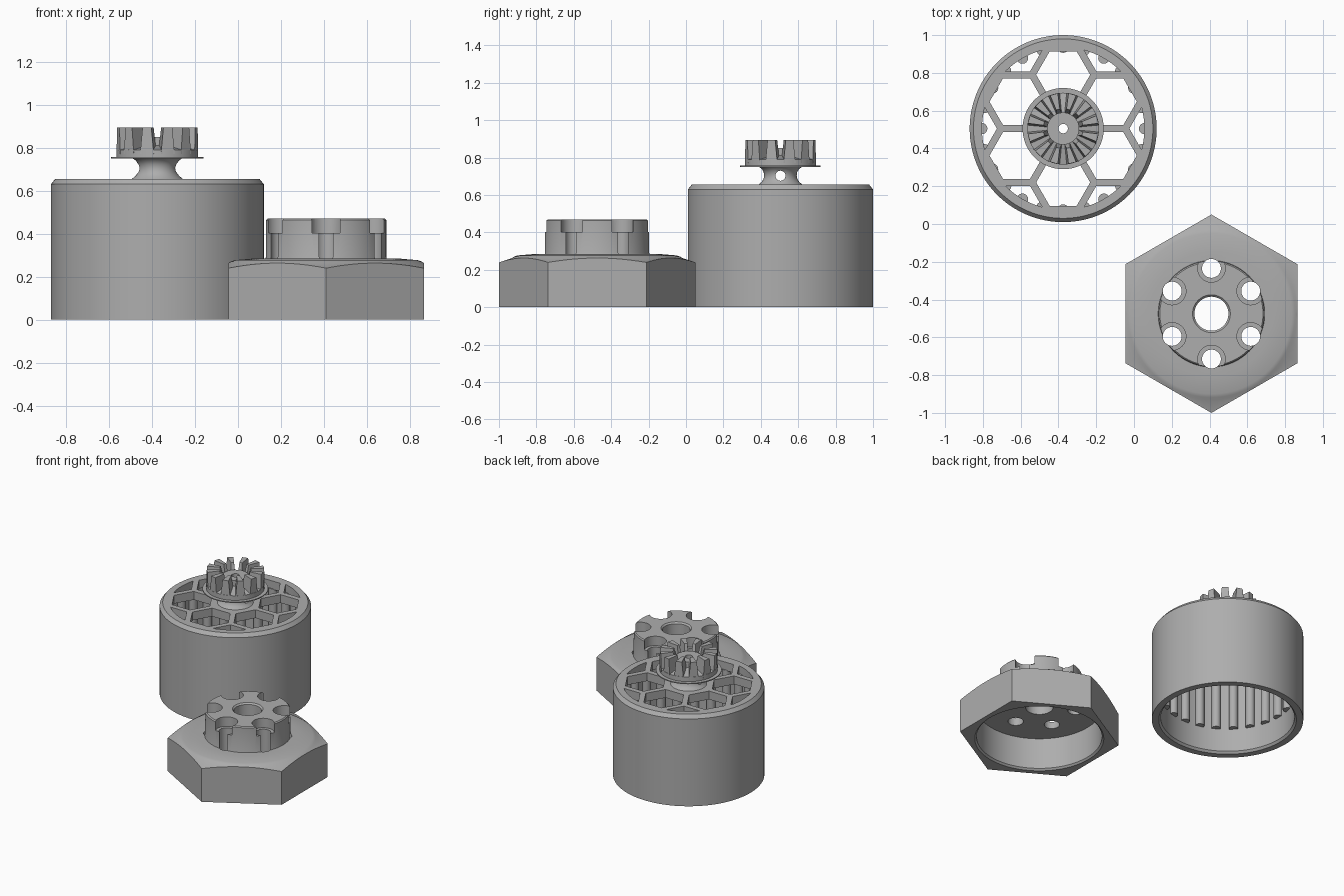
import bpy, bmesh, math
from mathutils import Matrix, Vector

if "Cube" in bpy.data.objects:
    bpy.data.objects.remove(bpy.data.objects["Cube"])

CUP = Vector((-0.375, 0.505, 0))      # axis of the drum
NUT = Vector((0.41, -0.475, 0))       # axis of the hex cap

grey = bpy.data.materials.new("plain grey")
grey.diffuse_color = (0.42, 0.42, 0.42, 1)
grey.use_nodes = True
grey.node_tree.nodes["Principled BSDF"].inputs["Base Color"].default_value = grey.diffuse_color


def finish(name, bm, loc):
    bmesh.ops.recalc_face_normals(bm, faces=bm.faces)
    me = bpy.data.meshes.new(name)
    bm.to_mesh(me)
    bm.free()
    ob = bpy.data.objects.new(name, me)
    ob.location = loc
    me.materials.append(grey)
    bpy.context.collection.objects.link(ob)
    return ob


def lathe(name, profile, loc, n=96):
    """Revolve a closed (radius, height) outline around z."""
    bm = bmesh.new()
    rings = []
    for i in range(n):
        a = 2 * math.pi * i / n
        rings.append([bm.verts.new((r * math.cos(a), r * math.sin(a), z)) for r, z in profile])
    m = len(profile)
    for i in range(n):
        p, q = rings[i], rings[(i + 1) % n]
        for j in range(m):
            k = (j + 1) % m
            bm.faces.new((p[j], q[j], q[k], p[k]))
    return finish(name, bm, loc)


def prisms(name, spots, r, z0, z1, sides, loc, turn=0):
    """Upright prisms at several (x, y) spots in one object."""
    bm = bmesh.new()
    for x, y in spots:
        m = Matrix.Translation((x, y, (z0 + z1) / 2)) @ Matrix.Rotation(turn, 4, 'Z')
        bmesh.ops.create_cone(bm, cap_ends=True, segments=sides, radius1=r, radius2=r,
                              depth=z1 - z0, matrix=m)
    return finish(name, bm, loc)


def boolean(ob, cutter, op='DIFFERENCE', keep=False):
    mod = ob.modifiers.new("cut", 'BOOLEAN')
    mod.operation, mod.object, mod.solver = op, cutter, 'EXACT'
    bpy.context.view_layer.update()
    bpy.context.view_layer.objects.active = ob
    bpy.ops.object.modifier_apply(modifier=mod.name)
    if not keep:
        bpy.data.objects.remove(cutter)


def polar(r, n, start=0):
    return [(r * math.cos(start + 2 * math.pi * i / n), r * math.sin(start + 2 * math.pi * i / n))
            for i in range(n)]


# Drum: hollow shell with a closed top
drum = lathe("drum", [(0.45, 0), (0.495, 0), (0.495, 0.63), (0.475, 0.655), (0.025, 0.655),
                      (0.025, 0.595), (0.437, 0.595), (0.437, 0.015)], CUP, 128)

# Honeycomb openings: two rings of hexagons trimmed to a circle
step = 0.285
spots = polar(step, 6, math.pi / 6) + polar(step * math.sqrt(3), 6)
hexes = prisms("hex_cutter", spots, 0.143, 0.57, 0.7, 6, CUP, math.pi / 2)
# keep one corner of every hexagon on the x axis
co = [v.co for v in hexes.data.vertices]
if max(c.x for c in co[:12]) - spots[0][0] < 0.14:
    bpy.data.objects.remove(hexes)
    hexes = prisms("hex_cutter", spots, 0.143, 0.57, 0.7, 6, CUP)
boolean(hexes, prisms("trim", [(0, 0)], 0.43, 0.5, 0.8, 96, CUP), 'INTERSECT')
boolean(drum, hexes)

# Rounded ribs on the inner wall
ribs = prisms("inner_ribs", polar(0.431, 24), 0.03, 0.18, 0.6, 16, CUP)

# Neck with a thin flange and the crown base
neck = lathe("neck", [(0.025, 0.63), (0.125, 0.63), (0.118, 0.655), (0.1, 0.67), (0.09, 0.687),
                      (0.087, 0.705), (0.09, 0.723), (0.1, 0.74), (0.115, 0.75), (0.215, 0.75),
                      (0.215, 0.757), (0.19, 0.757), (0.19, 0.79), (0.085, 0.81), (0.085, 0.85),
                      (0.025, 0.85)], CUP, 64)
bm = bmesh.new()
bmesh.ops.create_cone(bm, cap_ends=True, segments=32, radius1=0.027, radius2=0.027, depth=0.5,
                      matrix=Matrix.Translation((0, 0, 0.703)) @ Matrix.Rotation(math.pi / 2, 4, 'Y'))
boolean(neck, finish("pin_hole", bm, CUP))

# Crown teeth: tapered radial blades
bm = bmesh.new()
for i in range(12):
    rot = Matrix.Rotation(2 * math.pi * (i + 0.5) / 12, 4, 'Z')
    vs = [bm.verts.new(rot @ Vector((r, s * w, z)))
          for z, ri, wi, wo in ((0.77, 0.075, 0.016, 0.033), (0.895, 0.105, 0.01, 0.021))
          for r, s, w in ((ri, -1, wi), (0.188, -1, wo), (0.188, 1, wo), (ri, 1, wi))]
    for f in ((3, 2, 1, 0), (4, 5, 6, 7), (0, 1, 5, 4), (1, 2, 6, 5), (2, 3, 7, 6), (3, 0, 4, 7)):
        bm.faces.new([vs[k] for k in f])
teeth = finish("crown_teeth", bm, CUP)

# Hex cap: turned, chamfered body trimmed to six sides
cap = lathe("hex_cap", [(0.09, 0.235), (0.41, 0.235), (0.41, 0.012), (0.422, 0), (0.65, 0),
                        (0.65, 0.198), (0.455, 0.263), (0.443, 0.271), (0.425, 0.277),
                        (0.33, 0.285), (0.09, 0.285)], NUT)
bm = bmesh.new()
low = [bm.verts.new((x, y, -0.1)) for x, y in polar(0.525, 6, math.pi / 2)]
high = [bm.verts.new((x, y, 0.4)) for x, y in polar(0.525, 6, math.pi / 2)]
bm.faces.new(low)
bm.faces.new(high)
for i in range(6):
    k = (i + 1) % 6
    bm.faces.new((low[i], low[k], high[k], high[i]))
boolean(cap, finish("hex_trim", bm, NUT), 'INTERSECT')

# Notched boss on the cap
boss = lathe("notched_boss", [(0.09, 0.275), (0.285, 0.275), (0.28, 0.292), (0.28, 0.463), (0.273, 0.47),
                              (0.1, 0.47), (0.09, 0.46)], NUT)
holes = polar(0.24, 6, math.pi / 2)
drill = prisms("drill", holes, 0.05, 0.1, 0.6, 32, NUT)
boolean(cap, drill, keep=True)
boolean(boss, drill)
boolean(boss, prisms("counterbore", holes, 0.073, 0.402, 0.6, 32, NUT))

# Smooth the turned surfaces, keep edges sharp
for ob in (drum, ribs, neck, cap, boss):
    bpy.ops.object.select_all(action='DESELECT')
    ob.select_set(True)
    bpy.context.view_layer.objects.active = ob
    bpy.ops.object.shade_smooth_by_angle(angle=math.radians(28))
